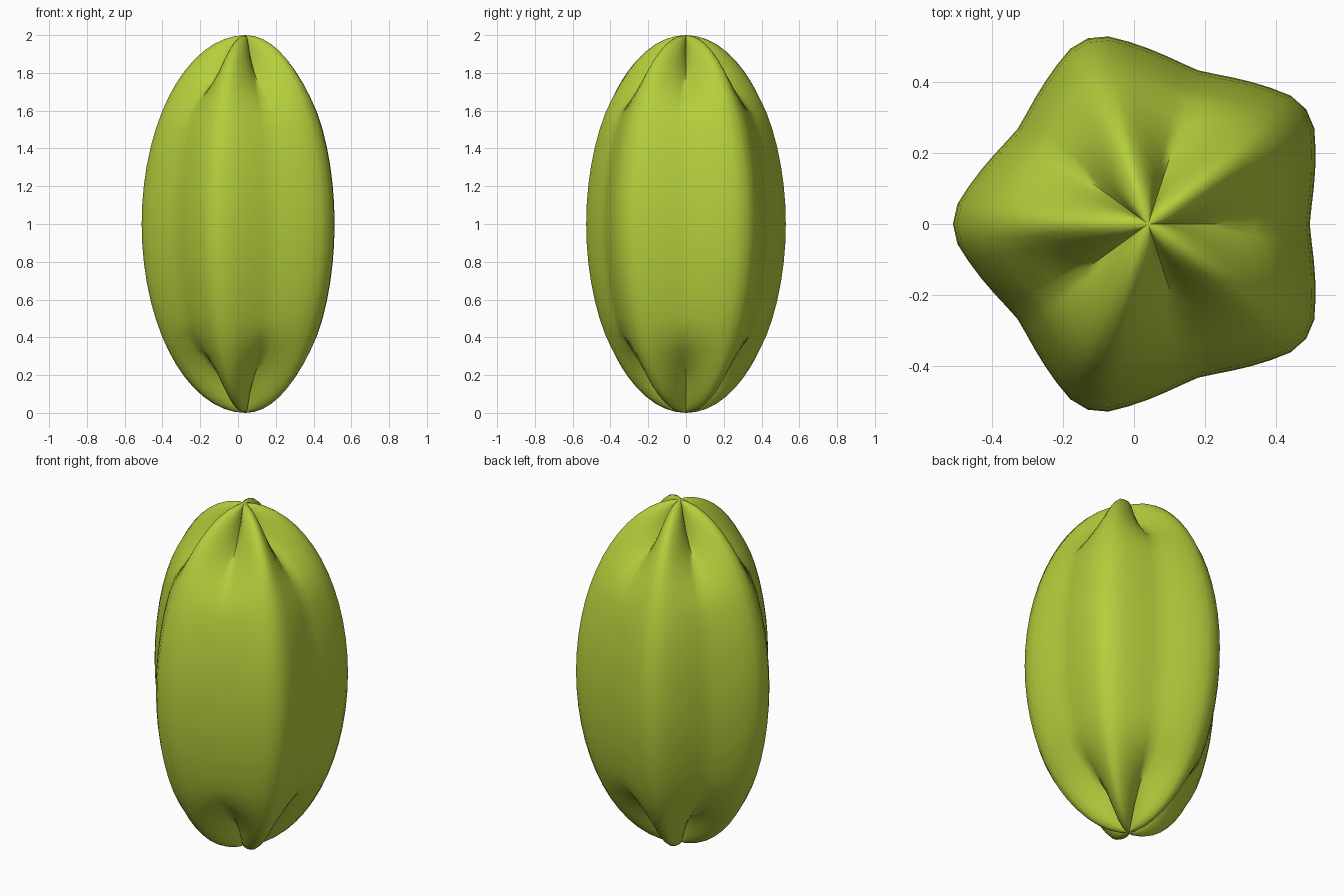
import bpy
import bmesh
from math import sin, cos, pi, radians

cube = bpy.data.objects.get("Cube")
if cube:
    bpy.data.objects.remove(cube)

RIBS, SEGMENTS, RINGS = 5, 60, 30
CORE_X = 0.04          # the stem axis sits slightly off centre


def smoothstep(low, high, value):
    t = min(max((value - low) / (high - low), 0), 1)
    return t * t * (3 - 2 * t)


def rib_radius(angle, height):
    """Five blunt ribs, with valleys that pinch in near both ends."""
    sector = 2 * pi / RIBS
    valley = 1 - abs((angle % sector) / (sector / 2) - 1)   # 0 valley, 1 rib
    t = 1 - valley
    radius = min(0.55, 0.455 + 0.112 * (1 - t) ** 1.5)
    pinch = 0.68 * smoothstep(0.55, 0.97, abs(height))
    return radius * (1 - pinch * t ** 1.4)


# Fruit skin: a sphere reshaped into a ribbed, pinched ellipsoid
mesh = bpy.data.meshes.new("fruit_skin")
bm = bmesh.new()
rings = []
for i in range(1, RINGS):
    lat = -pi / 2 + pi * i / RINGS
    ring = []
    for j in range(SEGMENTS):
        a = 2 * pi * j / SEGMENTS
        r = rib_radius(a, sin(lat)) * cos(lat)
        ring.append(bm.verts.new((CORE_X + r * cos(a), r * sin(a), 1 + sin(lat))))
    rings.append(ring)

bottom = bm.verts.new((CORE_X, 0, 0))
top = bm.verts.new((CORE_X, 0, 2))
for j in range(SEGMENTS):
    k = (j + 1) % SEGMENTS
    for low, high in zip(rings, rings[1:]):
        bm.faces.new((low[j], low[k], high[k], high[j]))
    bm.faces.new((bottom, rings[0][k], rings[0][j]))
    bm.faces.new((top, rings[-1][j], rings[-1][k]))
bm.to_mesh(mesh)
bm.free()

fruit = bpy.data.objects.new("ribbed_fruit", mesh)
bpy.context.collection.objects.link(fruit)

# Lime green skin
skin = bpy.data.materials.new("lime_green")
skin.use_nodes = True
color = (0.46, 0.62, 0.045, 1)
skin.diffuse_color = color
skin.node_tree.nodes["Principled BSDF"].inputs["Base Color"].default_value = color
mesh.materials.append(skin)

bpy.context.view_layer.objects.active = fruit
fruit.select_set(True)
bpy.ops.object.shade_smooth_by_angle(angle=radians(60))
